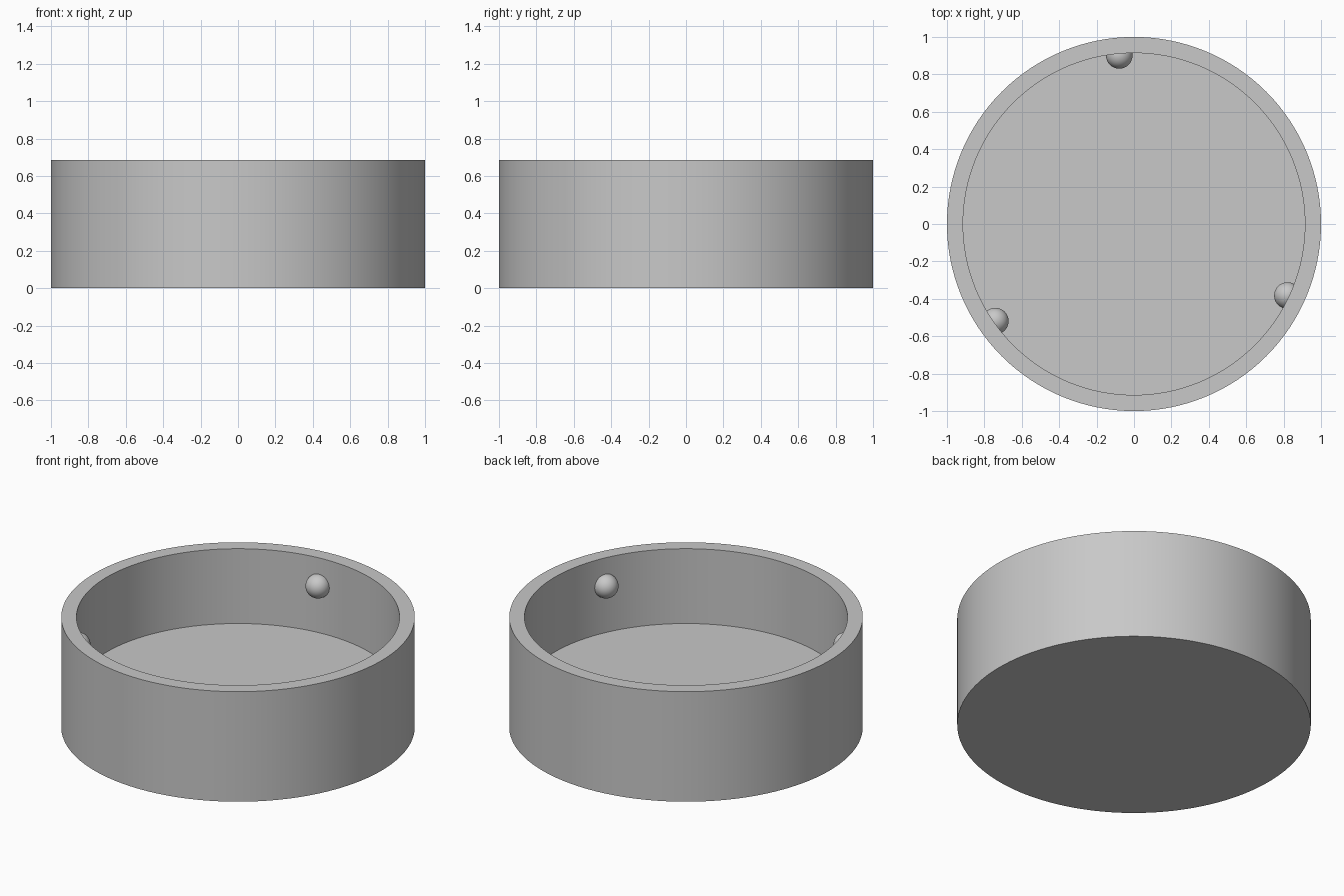
import bpy
import bmesh
from math import radians, cos, sin
from mathutils import Matrix, Vector

HEIGHT, OUTER_R, INNER_R, FLOOR_Z = 0.687, 1.0, 0.914, 0.22
BUMP_R, BUMP_RING_R, BUMP_Z = 0.071, 0.905, 0.515

cube = bpy.data.objects.get("Cube")
if cube:
    bpy.data.objects.remove(cube, do_unlink=True)

grey = bpy.data.materials.new("light_grey")
grey.use_nodes = True
grey.diffuse_color = (0.58, 0.58, 0.58, 1)
grey.node_tree.nodes["Principled BSDF"].inputs["Base Color"].default_value = grey.diffuse_color


def add_object(name, bm, location=(0, 0, 0)):
    """Turn a bmesh into a smooth-shaded grey object."""
    mesh = bpy.data.meshes.new(name)
    bm.to_mesh(mesh)
    bm.free()
    mesh.materials.append(grey)
    obj = bpy.data.objects.new(name, mesh)
    obj.location = location
    bpy.context.collection.objects.link(obj)
    bpy.ops.object.select_all(action="DESELECT")
    obj.select_set(True)
    bpy.context.view_layer.objects.active = obj
    bpy.ops.object.shade_smooth_by_angle(angle=radians(30))
    return obj


# Round cup: solid cylinder with its top inset and sunk down to the floor
bm = bmesh.new()
bmesh.ops.create_cone(bm, cap_ends=True, segments=128, radius1=OUTER_R,
                      radius2=OUTER_R, depth=HEIGHT,
                      matrix=Matrix.Translation((0, 0, HEIGHT / 2)))
top = max(bm.faces, key=lambda f: f.calc_center_median().z)
for scale, drop in ((INNER_R / OUTER_R, 0), (1, FLOOR_Z - HEIGHT)):
    region = bmesh.ops.extrude_discrete_faces(bm, faces=[top])
    top = region["faces"][0]
    bmesh.ops.scale(bm, vec=(scale, scale, 1), verts=top.verts)
    bmesh.ops.translate(bm, vec=Vector((0, 0, drop)), verts=top.verts)
bmesh.ops.recalc_face_normals(bm, faces=bm.faces)
add_object("round_cup", bm)

# Three locking bumps, evenly spaced and half sunk into the inner wall
for i in range(3):
    angle = radians(95 + 120 * i)
    bm = bmesh.new()
    bmesh.ops.create_uvsphere(bm, u_segments=32, v_segments=20, radius=BUMP_R)
    add_object(f"inner_bump_{i + 1}", bm,
               (BUMP_RING_R * cos(angle), BUMP_RING_R * sin(angle), BUMP_Z))
